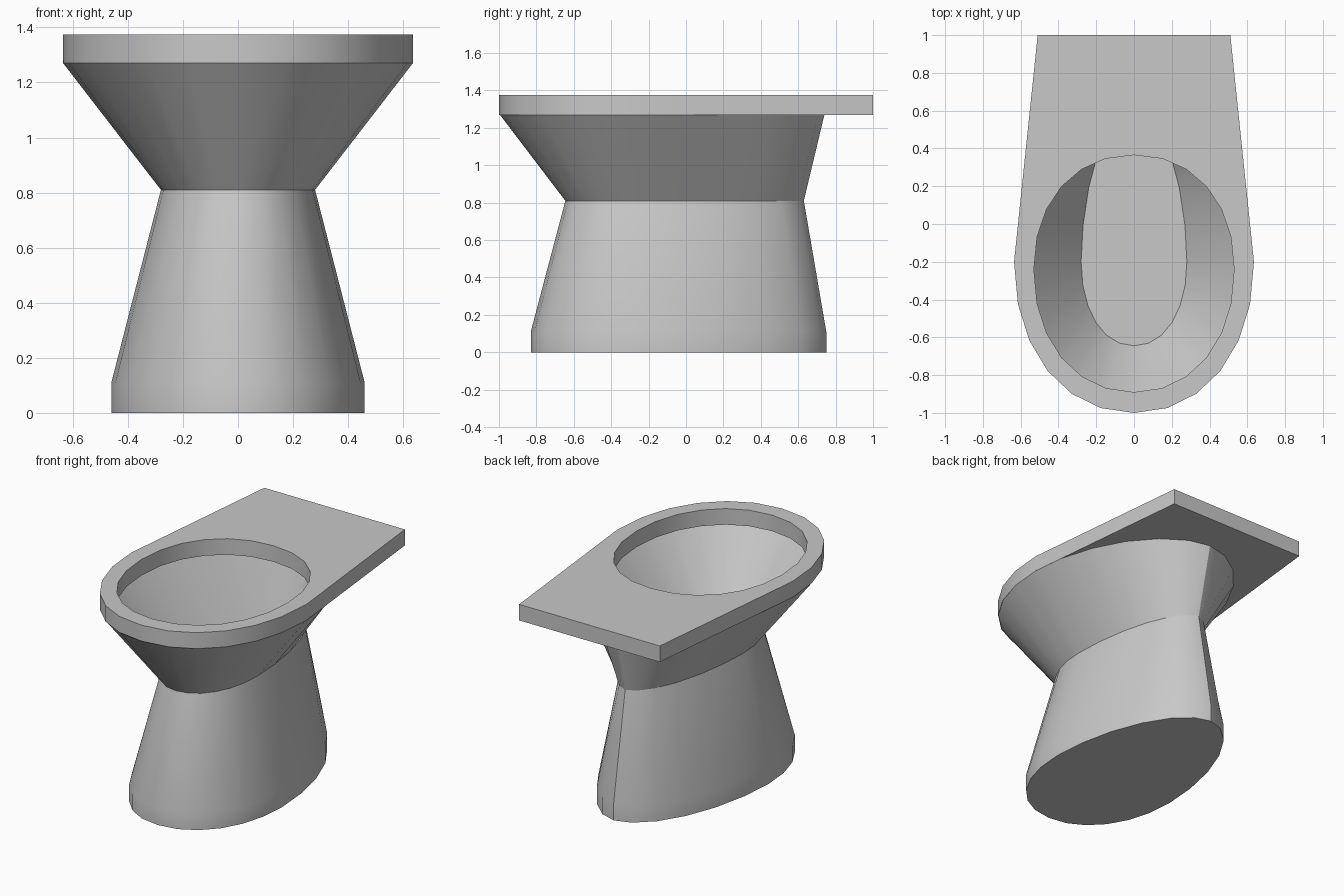
import bpy
import bmesh
from math import sin, cos, pi, radians
from mathutils import Vector

cube = bpy.data.objects.get("Cube")
if cube:
    bpy.data.objects.remove(cube, do_unlink=True)

ceramic = bpy.data.materials.new("grey ceramic")
ceramic.use_nodes = True
GREY = (0.58, 0.58, 0.58, 1)
ceramic.diffuse_color = GREY
ceramic.node_tree.nodes["Principled BSDF"].inputs["Base Color"].default_value = GREY

SEGMENTS = 24
CENTRE = -0.2


def egg(width, front, back, z, centre=CENTRE, front_power=2.12, back_power=1.85):
    """Ring of points: half width, front and back y, and roundness of each half."""
    points = []
    for i in range(SEGMENTS):
        a = 2 * pi * i / SEGMENTS
        c, s = cos(a), sin(a)
        power = 2 / (back_power if s > 0 else front_power)
        reach = back - centre if s > 0 else centre - front
        x = width * abs(c) ** power * (1 if c > 0 else -1)
        y = centre + reach * abs(s) ** power * (1 if s > 0 else -1)
        points.append(Vector((x, y, z)))
    return points


def finish(name, bm):
    bmesh.ops.recalc_face_normals(bm, faces=bm.faces[:])
    mesh = bpy.data.meshes.new(name)
    bm.to_mesh(mesh)
    bm.free()
    mesh.materials.append(ceramic)
    obj = bpy.data.objects.new(name, mesh)
    bpy.context.collection.objects.link(obj)
    bpy.ops.object.select_all(action='DESELECT')
    obj.select_set(True)
    bpy.context.view_layer.objects.active = obj
    bpy.ops.object.shade_smooth_by_angle(angle=radians(32))
    return obj


def loft(name, rings):
    """Wall through the rings, closed at the first ring only."""
    bm = bmesh.new()
    loops = [[bm.verts.new(p) for p in ring] for ring in rings]
    bm.faces.new(loops[0])
    for low, high in zip(loops, loops[1:]):
        for i in range(SEGMENTS):
            j = (i + 1) % SEGMENTS
            bm.faces.new((low[i], low[j], high[j], high[i]))
    return finish(name, bm)


# Pedestal: short upright foot, then tapering to the waist
loft("pedestal", [
    egg(0.46, -0.83, 0.75, 0),
    egg(0.46, -0.83, 0.75, 0.11),
    egg(0.28, -0.645, 0.63, 0.81),
])

# Bowl: flat floor at the waist, flaring up to the rim
loft("bowl", [
    egg(0.28, -0.645, 0.63, 0.81),
    egg(0.635, -0.995, 0.74, 1.27),
])

# Rim plate: rounded front, straight tapered sides, oval opening
front_half = [p for p in egg(0.635, -1, 1, 1.27) if p.y <= CENTRE + 0.001]
front_half.sort(key=lambda p: p.x)
outline = front_half + [Vector((0.51, 1, 1.27)), Vector((-0.51, 1, 1.27))]
opening = egg(0.53, -0.89, 0.365, 1.27, centre=-0.24, back_power=2.15)

bm = bmesh.new()
for ring in (outline, opening):
    verts = [bm.verts.new(p) for p in ring]
    for i, v in enumerate(verts):
        bm.edges.new((v, verts[(i + 1) % len(verts)]))
bmesh.ops.triangle_fill(bm, edges=bm.edges[:], use_beauty=True, normal=(0, 0, 1))
top = bmesh.ops.extrude_face_region(bm, geom=bm.faces[:], use_keep_orig=True)
bmesh.ops.translate(bm, vec=(0, 0, 0.105),
                    verts=[g for g in top["geom"] if isinstance(g, bmesh.types.BMVert)])
finish("rim_plate", bm)
